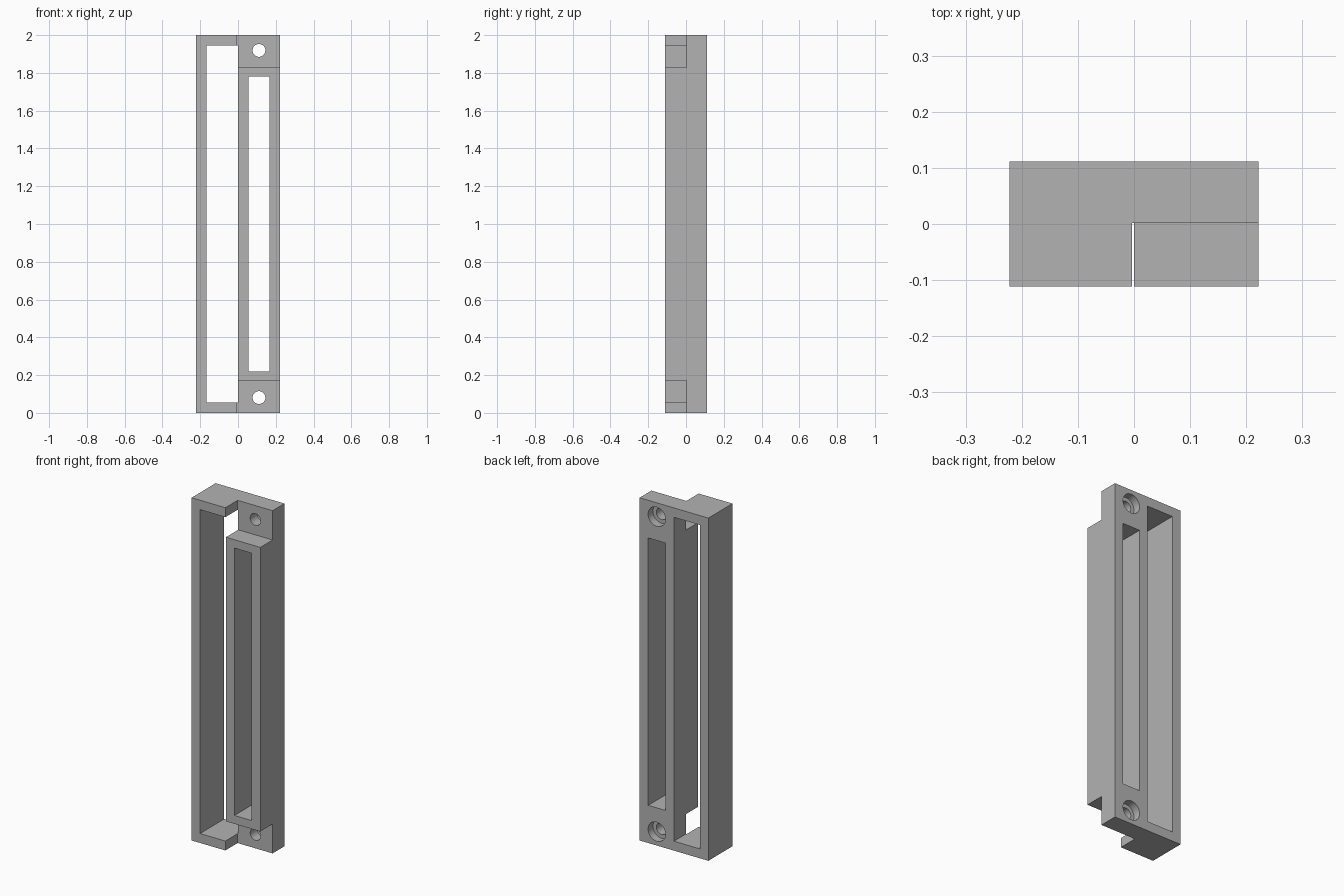
import bpy
import math

cube = bpy.data.objects.get("Cube")
if cube:
    bpy.data.objects.remove(cube, do_unlink=True)

WIDTH, DEPTH, HEIGHT = 0.444, 0.222, 2.0
HX, HY = WIDTH / 2, DEPTH / 2
OVER = 0.1  # how far cutters reach past the outside faces

grey = bpy.data.materials.new("plain_grey")
grey.use_nodes = True
colour = (0.45, 0.45, 0.45, 1)
grey.diffuse_color = colour
grey.node_tree.nodes["Principled BSDF"].inputs["Base Color"].default_value = colour


def box(name, x, y, z):
    """Box given by its (low, high) range on each axis."""
    ranges = (x, y, z)
    bpy.ops.mesh.primitive_cube_add(size=1, location=[(a + b) / 2 for a, b in ranges])
    ob = bpy.context.object
    ob.name = name
    ob.scale = [b - a for a, b in ranges]
    bpy.ops.object.transform_apply(location=True, rotation=False, scale=True)
    ob.data.materials.append(grey)
    return ob


def rod(name, radius, x, y, z):
    """Cylinder lying along y between the two y values."""
    bpy.ops.mesh.primitive_cylinder_add(
        vertices=32, radius=radius, depth=y[1] - y[0],
        location=(x, sum(y) / 2, z), rotation=(math.pi / 2, 0, 0))
    ob = bpy.context.object
    ob.name = name
    ob.data.materials.append(grey)
    return ob


# Solid block that everything is cut from
frame = box("frame", (-HX, HX), (-HY, HY), (0, HEIGHT))
through = (-HY - OVER, HY + OVER)

# Long window and the narrower slot beside it
cutters = [
    box("window_cutter", (-HX + 0.055, 0), through, (0.055, HEIGHT - 0.055)),
    box("slot_cutter", (0.055, 0.166), through, (0.22, HEIGHT - 0.22)),
]

# Front corner notches, each with a counterbored screw hole, at both ends
for end, notch, hole_z in (
        ("bottom", (-OVER, 0.171), 0.081),
        ("top", (HEIGHT - 0.171, HEIGHT + OVER), HEIGHT - 0.081)):
    cutters += [
        box(end + "_notch_cutter", (-0.004, HX + OVER), (-HY - OVER, 0.002), notch),
        rod(end + "_screw_hole_cutter", 0.034, 0.111, through, hole_z),
        rod(end + "_counterbore_cutter", 0.056, 0.111, (HY - 0.045, HY + OVER), hole_z),
    ]

# Apply the cuts one after another and drop the cutters
bpy.ops.object.select_all(action="DESELECT")
frame.select_set(True)
bpy.context.view_layer.objects.active = frame
for cutter in cutters:
    cutter.hide_render = True
    cut = frame.modifiers.new(cutter.name, "BOOLEAN")
    cut.operation = "DIFFERENCE"
    cut.solver = "EXACT"
    cut.object = cutter
    bpy.ops.object.modifier_apply(modifier=cut.name)
    bpy.data.objects.remove(cutter, do_unlink=True)

bpy.ops.object.shade_smooth_by_angle(angle=math.radians(30))
